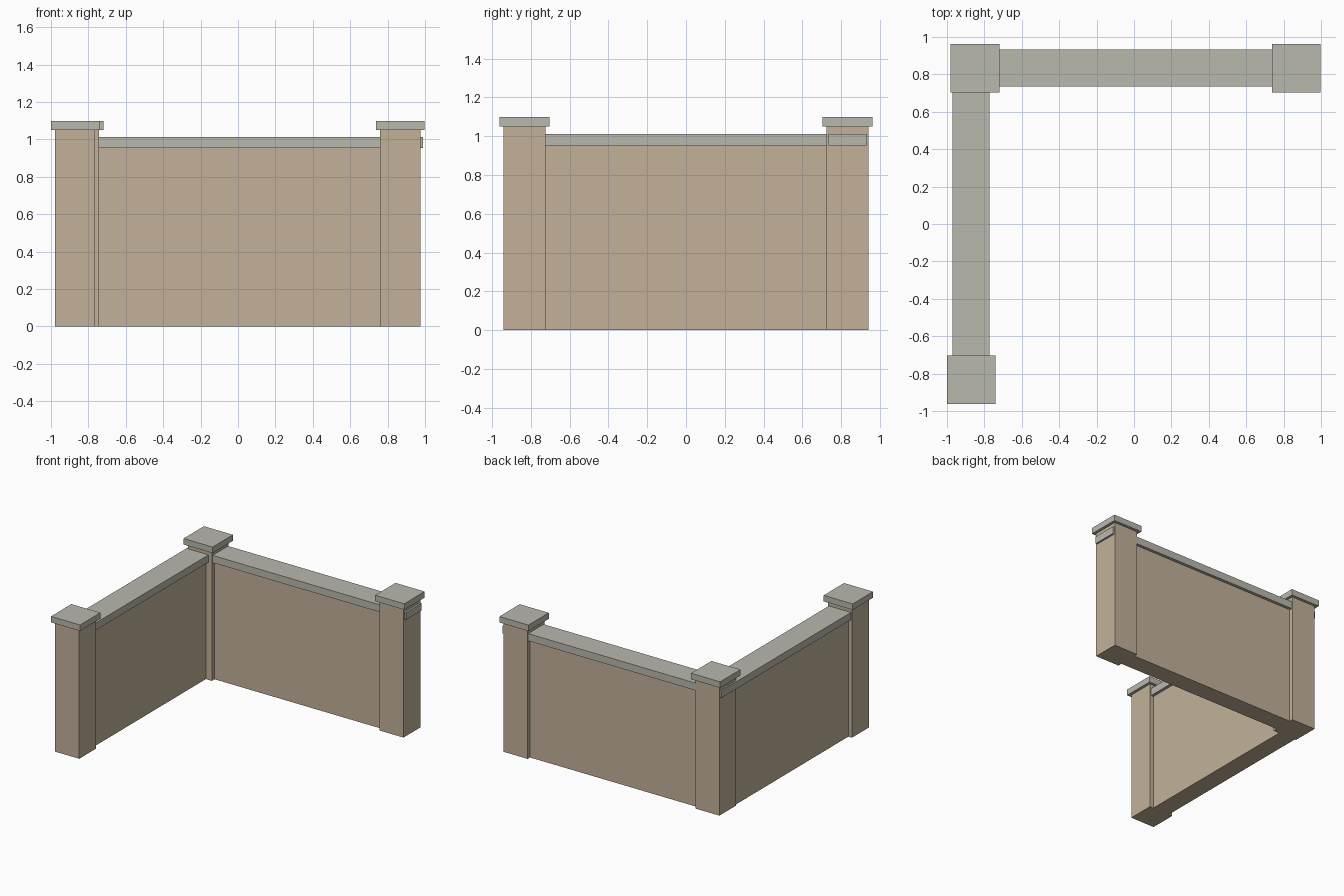
import bpy
import bmesh

if "Cube" in bpy.data.objects:
    bpy.data.objects.remove(bpy.data.objects["Cube"])


def material(name, rgb):
    m = bpy.data.materials.new(name)
    m.diffuse_color = (*rgb, 1.0)
    m.use_nodes = True
    m.node_tree.nodes["Principled BSDF"].inputs["Base Color"].default_value = m.diffuse_color
    return m


SAND = material("sand_render", (0.54, 0.44, 0.32))
STONE = material("grey_stone", (0.49, 0.48, 0.42))


def box(name, x, y, z, mat):
    """Box spanning the given (min, max) ranges."""
    bm = bmesh.new()
    bmesh.ops.create_cube(bm, size=1.0)
    for v in bm.verts:
        for i, (lo, hi) in enumerate((x, y, z)):
            v.co[i] = hi if v.co[i] > 0 else lo
    mesh = bpy.data.meshes.new(name)
    bm.to_mesh(mesh)
    bm.free()
    mesh.materials.append(mat)
    ob = bpy.data.objects.new(name, mesh)
    bpy.context.collection.objects.link(ob)
    return ob


def around(c, half):
    return (c - half, c + half)


POST_HALF, CAP_HALF = 0.1075, 0.13
WALL_HALF, COPING_HALF = 0.075, 0.099
WALL_TOP, COPING_TOP, POST_TOP, CAP_TOP = 0.953, 1.012, 1.049, 1.098

# Square posts with overhanging caps
posts = {
    "front": (-0.871, -0.833),
    "corner": (-0.850, 0.833),
    "right": (0.867, 0.833),
}
for label, (px, py) in posts.items():
    box(label + "_post", around(px, POST_HALF), around(py, POST_HALF),
        (0, POST_TOP), SAND)
    box(label + "_post_cap", around(px, CAP_HALF), around(py, CAP_HALF),
        (POST_TOP, CAP_TOP), STONE)

# Wall panels between the posts
SIDE_X, BACK_Y = -0.871, 0.835
box("side_wall", around(SIDE_X, WALL_HALF), (-0.74, 0.74), (0, WALL_TOP), SAND)
box("back_wall", (-0.76, 0.77), around(BACK_Y, WALL_HALF), (0, WALL_TOP), SAND)

# Coping slabs, running on through the posts
box("side_coping", around(SIDE_X, COPING_HALF), (-0.83, 0.932),
    (WALL_TOP, COPING_TOP), STONE)
box("back_coping", (-0.85, 0.989), around(BACK_Y, COPING_HALF),
    (WALL_TOP, COPING_TOP), STONE)
